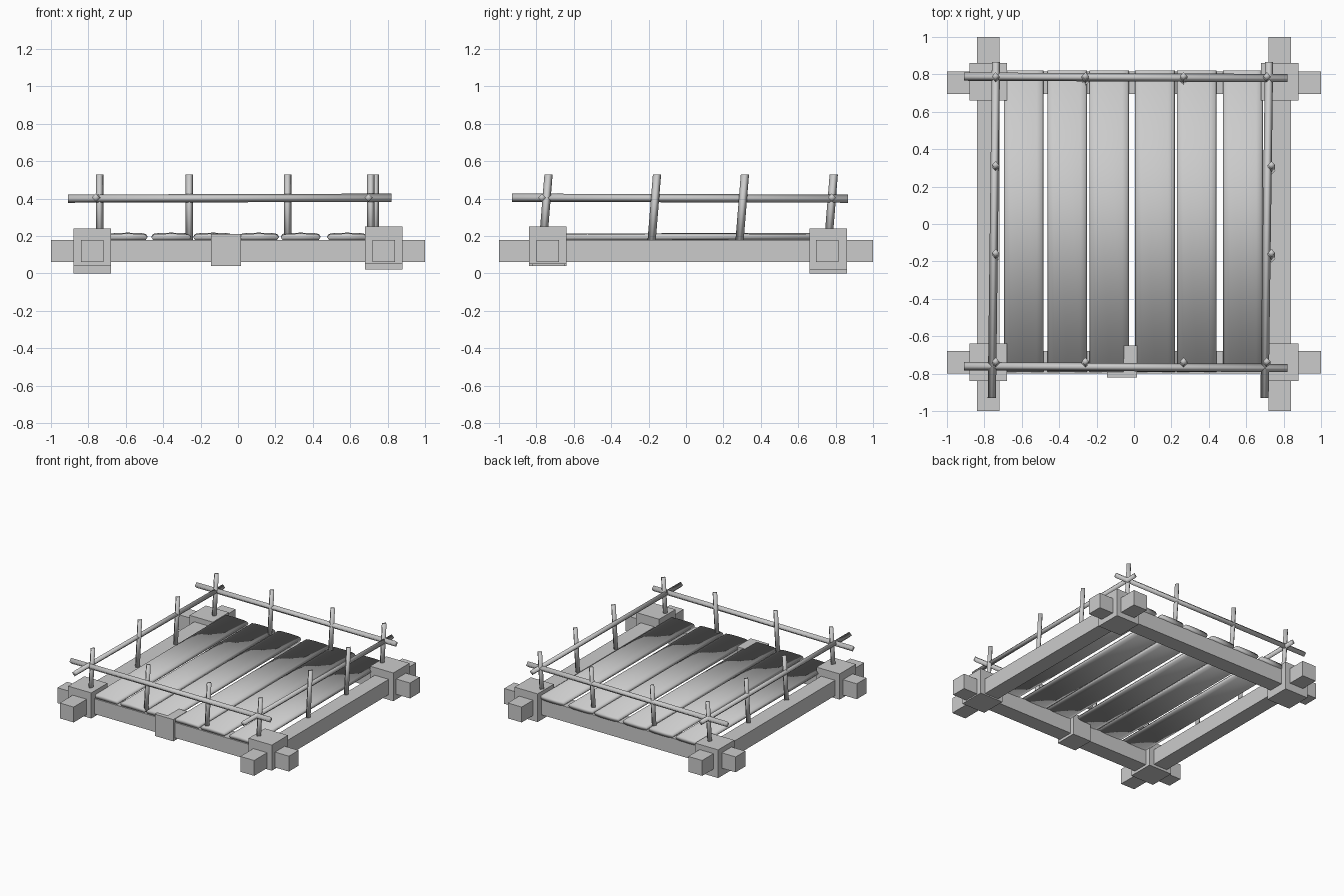
import bpy
import bmesh
from math import cos, sin, tau
from mathutils import Vector

cube = bpy.data.objects.get("Cube")
if cube:
    bpy.data.objects.remove(cube, do_unlink=True)

grey = bpy.data.materials.new("plain_grey")
grey.use_nodes = True
colour = (0.6, 0.6, 0.6, 1)
grey.diffuse_color = colour
grey.node_tree.nodes["Principled BSDF"].inputs["Base Color"].default_value = colour

X, Y, Z = Vector((1, 0, 0)), Vector((0, 1, 0)), Vector((0, 0, 1))


def finish(name, bm, smooth=False):
    bmesh.ops.recalc_face_normals(bm, faces=bm.faces)
    for face in bm.faces:
        face.smooth = smooth
    mesh = bpy.data.meshes.new(name)
    bm.to_mesh(mesh)
    bm.free()
    mesh.materials.append(grey)
    bpy.context.collection.objects.link(bpy.data.objects.new(name, mesh))


def box(name, low, high):
    low, high = Vector(low), Vector(high)
    bm = bmesh.new()
    bmesh.ops.create_cube(bm, size=1)
    bmesh.ops.scale(bm, vec=high - low, verts=bm.verts)
    bmesh.ops.translate(bm, vec=(low + high) / 2, verts=bm.verts)
    finish(name, bm)


def bar(name, start, end, u, v, sides=4, power=1.0):
    """Sweep a rounded section with half-axes u and v from start to end."""
    bm = bmesh.new()
    rings = []
    for centre in (Vector(start), Vector(end)):
        ring = []
        for i in range(sides):
            c, s = cos(tau * i / sides), sin(tau * i / sides)
            c = abs(c) ** power * (1 if c > 0 else -1)
            s = abs(s) ** power * (1 if s > 0 else -1)
            ring.append(bm.verts.new(centre + u * c + v * s))
        rings.append(ring)
        bm.faces.new(ring)
    for i in range(sides):
        j = (i + 1) % sides
        bm.faces.new((rings[0][i], rings[0][j], rings[1][j], rings[1][i]))
    finish(name, bm, True)


# Crossed base beams
for name, y in (("front_beam", -0.74), ("back_beam", 0.755)):
    box(name, (-1, y - 0.06, 0.06), (1, y + 0.06, 0.18))
for name, x in (("right_beam", -0.78), ("left_beam", 0.78)):
    box(name, (x - 0.06, -1, 0.06), (x + 0.06, 1, 0.18))

# Corner blocks, each set at its own height
for name, x, y, low, high in (
    ("front_right_block", -0.78, -0.74, 0.04, 0.24),
    ("front_left_block", 0.78, -0.74, 0.05, 0.25),
    ("back_right_block", -0.78, 0.76, 0.0, 0.22),
    ("back_left_block", 0.78, 0.76, 0.02, 0.24),
):
    box(name, (x - 0.1, y - 0.1, low), (x + 0.1, y + 0.1, high))
box("front_middle_block", (-0.145, -0.82, 0.04), (0.015, -0.65, 0.21))

# Deck planks with softly rounded sections
for i, x in enumerate((-0.59, -0.357, -0.133, 0.112, 0.335, 0.583)):
    bar(f"plank_{i + 1}", (x, -0.79, 0.193), (x, 0.82, 0.198),
        X * 0.106, Z * 0.02, sides=12, power=0.6)

# Leaning railing posts
tips = [(x, y) for y in (-0.735, 0.79) for x in (-0.74, -0.26, 0.265, 0.71)]
tips += [(x, y) for y in (-0.155, 0.315) for x in (-0.74, 0.735)]
for i, (x, y) in enumerate(tips):
    bar(f"post_{i + 1}", (x, y - 0.03, 0.16), (x, y, 0.53), X * 0.02, Y * 0.022)

# Handrails crossing at the corners
bar("front_rail", (-0.91, -0.76, 0.4), (0.82, -0.77, 0.405), Y * 0.022, Z * 0.022)
bar("back_rail", (-0.91, 0.788, 0.4), (0.82, 0.78, 0.405), Y * 0.022, Z * 0.022)
bar("right_rail", (-0.76, -0.93, 0.405), (-0.738, 0.865, 0.4), X * 0.022, Z * 0.022)
bar("left_rail", (0.698, -0.93, 0.405), (0.722, 0.865, 0.4), X * 0.022, Z * 0.022)
